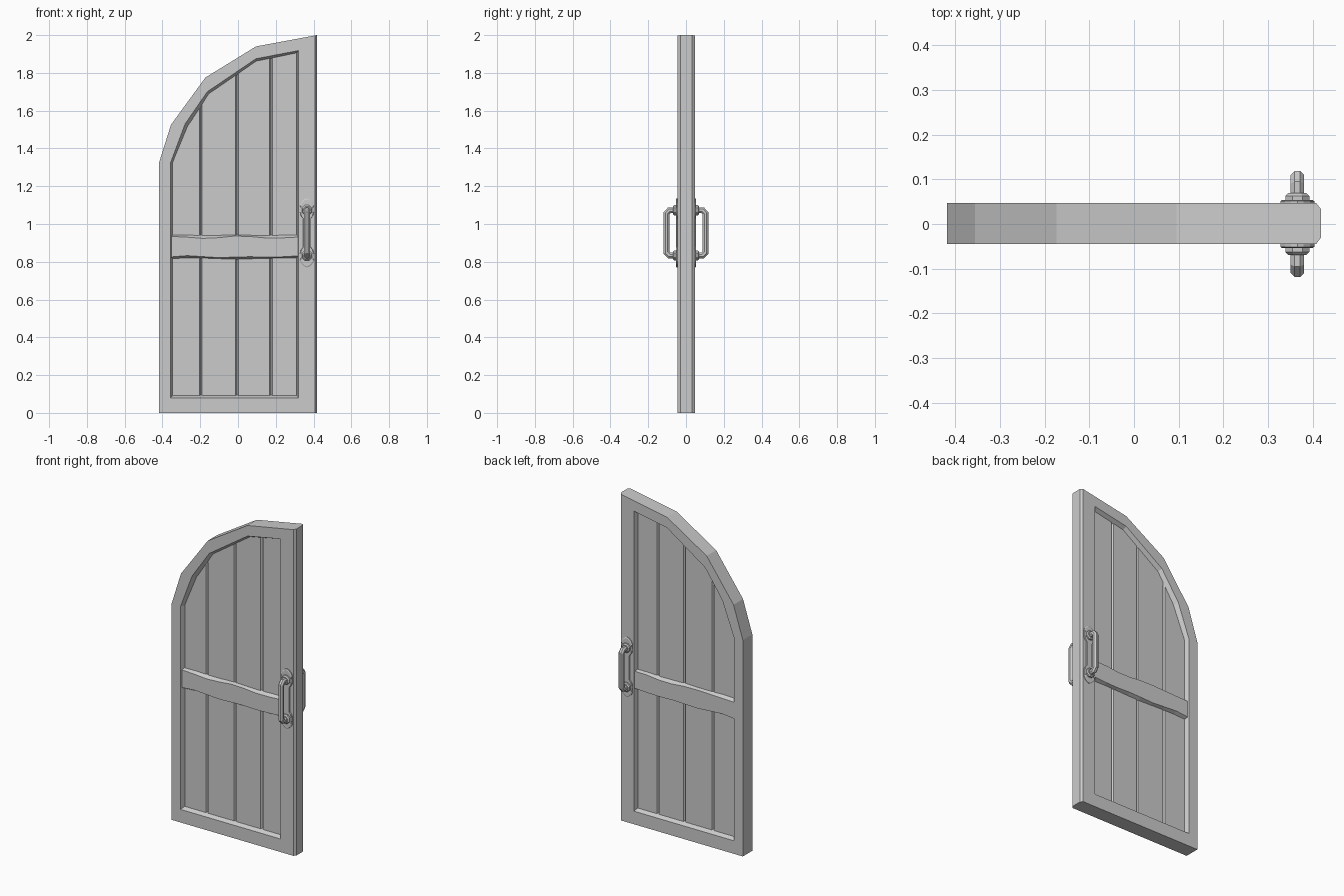
import bpy, bmesh, math
from mathutils import Vector

if "Cube" in bpy.data.objects:
    bpy.data.objects.remove(bpy.data.objects["Cube"])

grey = bpy.data.materials.new("door grey")
grey.diffuse_color = (0.6, 0.6, 0.6, 1)
grey.use_nodes = True
grey.node_tree.nodes["Principled BSDF"].inputs["Base Color"].default_value = grey.diffuse_color

YC = 0.001  # mid plane of the door leaf


def make(name, verts, faces):
    me = bpy.data.meshes.new(name)
    me.from_pydata([tuple(v) for v in verts], [], faces)
    bm = bmesh.new()
    bm.from_mesh(me)
    bmesh.ops.recalc_face_normals(bm, faces=bm.faces)
    bm.to_mesh(me)
    bm.free()
    me.materials.append(grey)
    ob = bpy.data.objects.new(name, me)
    bpy.context.collection.objects.link(ob)
    return ob


def loft(name, loops, closed=False):
    """Bridge equal-sized loops; cap the ends unless closed into a ring."""
    n, m = len(loops[0]), len(loops)
    verts = [p for loop in loops for p in loop]
    faces = []
    for i in range(m if closed else m - 1):
        a, b = i * n, (i + 1) % m * n
        faces += [(a + j, a + (j + 1) % n, b + (j + 1) % n, b + j) for j in range(n)]
    if not closed:
        faces += [tuple(range(n)), tuple(range((m - 1) * n, m * n))]
    return make(name, verts, faces)


# Frame: outer arch, inner rim and recessed edge of the opening
outer = [(-.418, 0), (-.418, 1.325), (-.355, 1.525), (-.173, 1.775), (.095, 1.94), (.418, 2), (.418, 0)]
face = outer[:5] + [(.407, 1.998), (.407, 0)]
rim = [(-.357, .08), (-.357, 1.325), (-.28, 1.53), (-.163, 1.70), (.095, 1.875), (.32, 1.918), (.32, .08)]
deep = [(-.345, .095), (-.345, 1.32), (-.266, 1.512), (-.152, 1.688), (.098, 1.86), (.31, 1.903), (.31, .095)]
section = [(deep, -.014), (rim, -.045), (face, -.045), (outer, -.03),
           (outer, .033), (face, .047), (rim, .047), (deep, .016)]
loft("frame", [[(x, y, z) for x, z in loop] for loop, y in section], closed=True)

# Planks: vertical boards with chamfered long edges, tops follow the arch
arch = [(-.353, 1.312)] + deep[1:5] + [(.318, 1.905)]


def arch_z(x):
    for (x0, z0), (x1, z1) in zip(arch, arch[1:]):
        if x <= x1:
            return z0 + (z1 - z0) * (x - x0) / (x1 - x0) + .008
    return arch[-1][1] + .008


edges = [-.353, -.197, -.005, .175, .318]
for i, (x0, x1) in enumerate(zip(edges, edges[1:])):
    cols = [(x0, .011), (x0 + .007, .021)]
    cols += [(x, .021) for x, _ in arch if x0 + .01 < x < x1 - .01]
    cols += [(x1 - .007, .021), (x1, .011)]
    loft(f"plank_{i + 1}", [[(x, YC - h, .085), (x, YC - h, arch_z(x)),
                            (x, YC + h, arch_z(x)), (x, YC + h, .085)] for x, h in cols])

# Handle plate half outline: (half width, height from handle centre)
plate = [(.02, .075), (.033, .092), (.037, .112), (.034, .135), (.038, .148),
         (.028, .165), (.014, .178), (0, .183)]
right = plate + [(w, -z) for w, z in plate[::-1]]
outline = right[7:] + [(-w, z) for w, z in right[::-1][1:7]]
outline = [(w, z) for w, z in plate] + [(-w, z) for w, z in plate[-2::-1]]
outline += [(-w, -z) for w, z in plate] + [(w, -z) for w, z in plate[-2::-1]]

HX, HZ = .365, .953
path = [(.045, -.12), (.088, -.12), (.103, -.104), (.103, .104), (.088, .12), (.045, .12)]


def handle_rings(s, sides=8, r=.0165):
    rings = []
    pts = [Vector(p) for p in path]
    for k, p in enumerate(pts):
        d0 = (p - pts[k - 1]).normalized() if k else (pts[1] - p).normalized()
        d1 = (pts[k + 1] - p).normalized() if k < len(pts) - 1 else d0
        t = (d0 + d1).normalized()
        nrm = Vector((-t.y, t.x)) / max(.5, t.dot(d0))
        ring = []
        for j in range(sides):
            a = 2 * math.pi * (j + .5) / sides
            q = p + nrm * r * math.cos(a)
            ring.append((HX + r * math.sin(a), s * q.x, HZ + q.y))
        rings.append(ring)
    return rings


for side, s in (("front", -1), ("back", 1)):
    # Crossbar: hand-hewn board with a wavy chamfer
    loops = []
    for k in range(9):
        x = -.353 + .671 * k / 8
        top = .942 + .002 * math.sin(k * 1.9)
        cham = .012 + .005 * math.sin(k * 1.3 + s)
        low = .816 + .003 * math.sin(k * 1.1)
        loops.append([(x, YC + s * .018, top), (x, YC + s * .041, top - cham),
                      (x, YC + s * .041, low + .010 + .004 * math.sin(k * 1.7)), (x, YC + s * .018, low)])
    loft(f"crossbar_{side}", loops)

    # Ornamental back plate with a bevelled front
    loft(f"handle_plate_{side}", [[(HX + w * f, s * y, HZ + z * (1 - (1 - f) * .25)) for w, z in outline]
                                  for y, f in ((.04, 1), (.051, 1), (.054, .88))])

    # Bosses that hold the grip
    for nm, dz in (("lower", -.12), ("upper", .12)):
        rings = []
        for y, r in ((.05, .029), (.063, .029), (.069, .022)):
            rings.append([(HX + r * math.cos(math.pi * (j + .5) / 4), s * y,
                           HZ + dz + r * math.sin(math.pi * (j + .5) / 4)) for j in range(8)])
        loft(f"handle_boss_{nm}_{side}", rings)

    # Bent grip
    loft(f"handle_grip_{side}", handle_rings(s))
